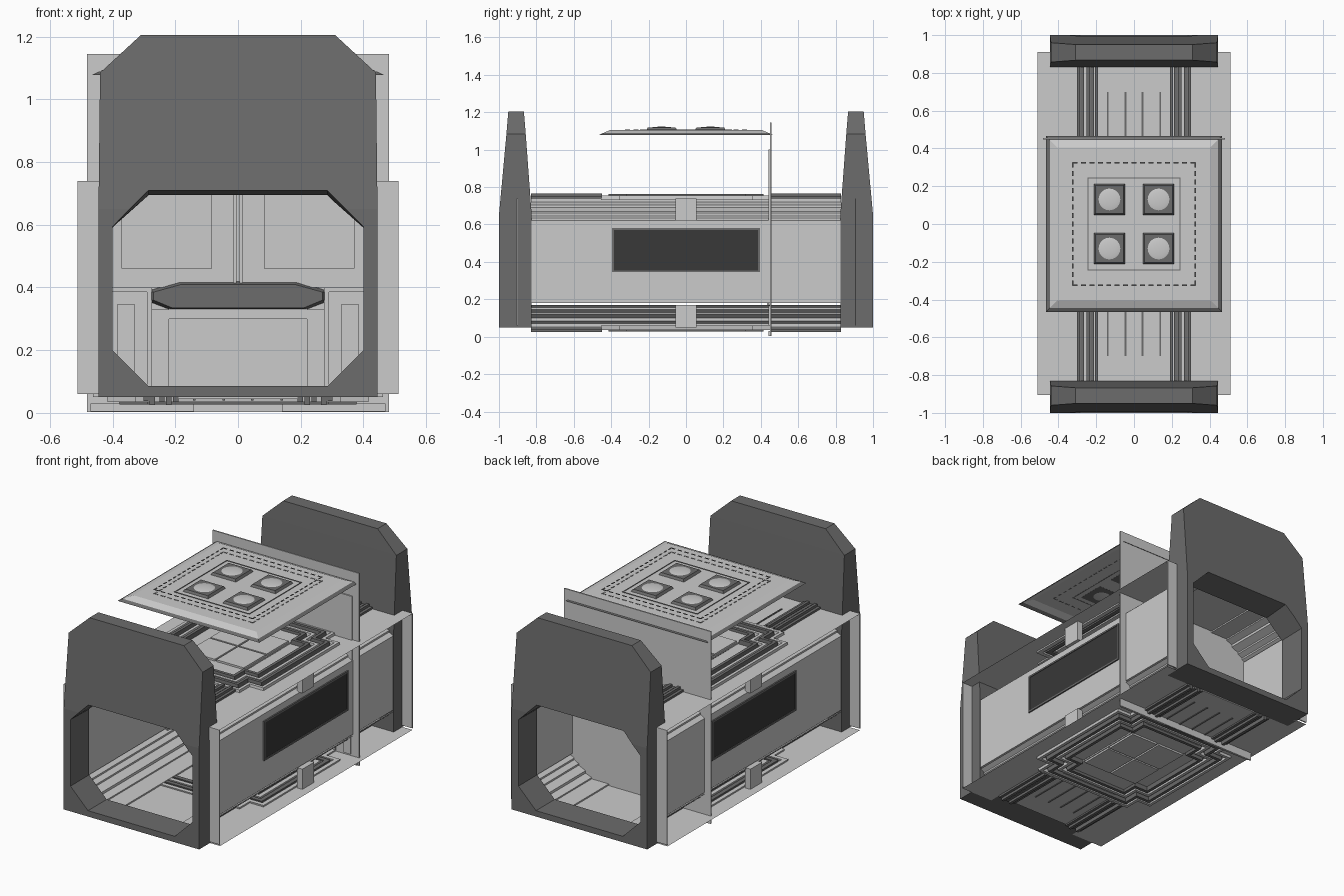
import bpy, bmesh, math

if "Cube" in bpy.data.objects:
    bpy.data.objects.remove(bpy.data.objects["Cube"])

MID = 0.395  # height about which floor and ceiling mirror


def material(name, g):
    m = bpy.data.materials.new(name)
    m.diffuse_color = (g, g, g, 1)
    m.use_nodes = True
    m.node_tree.nodes["Principled BSDF"].inputs["Base Color"].default_value = m.diffuse_color
    return m


DARK = material("dark_grey", 0.15)
BLACK = material("dark_glass", 0.04)


def make(name, verts, faces, mat=None):
    me = bpy.data.meshes.new(name)
    me.from_pydata(verts, [], faces)
    ob = bpy.data.objects.new(name, me)
    bpy.context.collection.objects.link(ob)
    if mat:
        me.materials.append(mat)
    return ob


def fix_normals(ob):
    bm = bmesh.new()
    bm.from_mesh(ob.data)
    bmesh.ops.recalc_face_normals(bm, faces=bm.faces)
    bm.to_mesh(ob.data)
    bm.free()
    return ob


def boxes(name, items, mat=None):
    # several axis-aligned boxes (x0,x1,y0,y1,z0,z1) in one object
    v, f = [], []
    for x0, x1, y0, y1, z0, z1 in items:
        n = len(v)
        v += [(x, y, z) for x in (x0, x1) for y in (y0, y1) for z in (z0, z1)]
        f += [[n + i for i in q] for q in ((0, 1, 3, 2), (4, 6, 7, 5), (0, 4, 5, 1),
                                          (2, 3, 7, 6), (0, 2, 6, 4), (1, 5, 7, 3))]
    return fix_normals(make(name, v, f, mat))


def flip_x(items):
    return items + [(-b, -a, *r) for a, b, *r in items]


def flip_z(items):
    return items + [(*r, 2 * MID - b, 2 * MID - a) for *r, a, b in items]


def loft(name, loops, close=False, mat=None):
    n, m = len(loops[0]), len(loops)
    v = [p for l in loops for p in l]
    f = [[k * n + i, k * n + (i + 1) % n, (k + 1) % m * n + (i + 1) % n, (k + 1) % m * n + i]
         for k in range(m if close else m - 1) for i in range(n)]
    if not close:
        f += [list(range(n))[::-1], list(range((m - 1) * n, m * n))]
    return fix_normals(make(name, v, f, mat))


def sweep(name, pts, y0, y1):
    # open x-z profile drawn along y, repeated in all four corners
    v, f = [], []
    for sx in (1, -1):
        for top in (0, 1):
            n = len(v)
            for x, z in pts:
                z = z if top else 2 * MID - z
                v += [(sx * x, y0, z), (sx * x, y1, z)]
            f += [[n + 2 * i, n + 2 * i + 1, n + 2 * i + 3, n + 2 * i + 2] for i in range(len(pts) - 1)]
    return make(name, v, f)


def octagon(hx, cx, z0, c0, c1, z1, y):
    return [(-cx, y, z0), (cx, y, z0), (hx, y, c0), (hx, y, c1),
            (cx, y, z1), (-cx, y, z1), (-hx, y, c1), (-hx, y, c0)]


# End frames: tapered slab with a chamfered octagonal opening
def end_frame(name, s):
    levels = ((0.05, 0.445, 1.0, 0.825), (0.65, 0.445, 1.0, 0.825),
              (1.085, 0.44, 0.96, 0.857), (1.205, 0.31, 0.95, 0.867))
    ob = loft(name, [[(-x, s * a, z), (x, s * a, z), (x, s * b, z), (-x, s * b, z)]
                     for z, x, a, b in levels], mat=DARK)
    cut = loft("opening_cutter", [octagon(0.4, 0.285, 0.085, 0.2, 0.595, 0.712, s * 1.02),
                                  octagon(0.4, 0.285, 0.085, 0.2, 0.59, 0.692, s * 0.80)], mat=DARK)
    cut.hide_render = True
    mod = ob.modifiers.new("opening", "BOOLEAN")
    mod.operation, mod.object, mod.solver = "DIFFERENCE", cut, "EXACT"
    dg = bpy.context.evaluated_depsgraph_get()
    ob.data = bpy.data.meshes.new_from_object(ob.evaluated_get(dg))
    ob.modifiers.clear()
    bpy.data.objects.remove(cut)


end_frame("front_end_frame", -1)
end_frame("back_end_frame", 1)

# Side walls, window surrounds and windows
boxes("side_walls", flip_x([(0.425, 0.442, -0.83, 0.83, 0.18, 0.62)]))
boxes("window_surrounds", flip_x([(0.44, 0.45, -0.395, 0.395, 0.345, 0.355), (0.44, 0.45, -0.395, 0.395, 0.57, 0.58),
                                  (0.44, 0.45, -0.395, -0.385, 0.355, 0.57), (0.44, 0.45, 0.385, 0.395, 0.355, 0.57)]), DARK)
boxes("windows", flip_x([(0.438, 0.446, -0.385, 0.385, 0.355, 0.57)]), BLACK)

# Stepped linings joining walls to floor and ceiling
sweep("corner_linings", [(0.442, 0.62), (0.415, 0.635), (0.415, 0.645), (0.385, 0.66), (0.385, 0.67),
                         (0.34, 0.69), (0.34, 0.705), (0.3, 0.72), (0.3, 0.745)], -0.83, 0.83)

# Outer flanges around each wall bay, with middle brackets
boxes("wall_flanges", flip_x([(0.44, 0.512, -0.905, -0.898, 0.06, 0.74), (0.44, 0.512, 0.903, 0.91, 0.06, 0.74)]))
sweep("side_decks", [(0.3, 0.74), (0.512, 0.74)], -0.9, 0.905)
boxes("wall_brackets", flip_x(flip_z([(0.425, 0.462, -0.055, 0.055, 0.62, 0.74)])))

# Floor and ceiling: centre panels, ribs and long rails
boxes("floor_and_ceiling_panels", flip_z([(-0.19, 0.19, -0.83, 0.83, 0.738, 0.746)]))
boxes("panel_ribs", flip_z([(x - 0.004, x + 0.004, s * 0.575 - 0.125, s * 0.575 + 0.125, 0.745, 0.75)
                            for x in (-0.14, -0.045, 0.045, 0.14) for s in (-1, 1)]), DARK)
boxes("rail_beds", flip_x(flip_z([(0.188, 0.302, -0.83, 0.83, 0.728, 0.736)])))
boxes("long_rails", flip_x(flip_z([(x, x + 0.017, min(s * 0.45, s * 0.83), max(s * 0.45, s * 0.83), 0.73, z)
                                   for s in (-1, 1) for x, z in
                                   ((0.19, 0.755), (0.212, 0.765), (0.234, 0.755), (0.265, 0.765), (0.285, 0.752))])), DARK)


# Nested cross-shaped mouldings at the centre of floor and ceiling
def cross(ax, ay, nx, ny, z):
    q = [(ax, ny), (nx, ny), (nx, ay)]
    pts = q + [(-x, y) for x, y in q[::-1]]
    pts += [(-x, -y) for x, y in pts]
    return [(x, y, z) for x, y in pts]


for tag, sgn in (("ceiling", 1), ("floor", -1)):
    for k, h in enumerate((0.36, 0.368, 0.36, 0.366)):
        d = 0.038 * k
        a = (0.42 - d, 0.455 - d, 0.33 - d, 0.36 - d)
        b = [t - 0.026 for t in a]
        z0, z1 = MID + sgn * 0.335, MID + sgn * h
        loft(f"{tag}_cross_moulding_{k + 1}",
             [cross(*a, z0), cross(*[t - 0.004 for t in a], z1),
              cross(*[t + 0.004 for t in b], z1), cross(*b, z0)], close=True, mat=DARK if k % 2 else None)
boxes("centre_tiles", flip_z([(min(sx * 0.005, sx * 0.185), max(sx * 0.005, sx * 0.185),
                               min(sy * 0.005, sy * 0.21), max(sy * 0.005, sy * 0.21), 0.745, 0.757)
                              for sx in (-1, 1) for sy in (-1, 1)]))

# Bulkhead across the corridor, with framing on its front face
boxes("bulkhead", [(-0.482, 0.482, 0.448, 0.456, 0.003, 1.145)])
YF = 0.434
boxes("bulkhead_framing", flip_x([
    (0.004, 0.014, YF, 0.45, 0.41, 0.72), (0.014, 0.085, 0.44, 0.45, 0.41, 1.0),
    (0.085, 0.37, 0.44, 0.45, 0.40, 0.46), (0.37, 0.44, 0.44, 0.45, 0.40, 1.0),
    (0.085, 0.37, 0.44, 0.45, 0.70, 1.0), (0.275, 0.29, YF, 0.45, 0.06, 0.40),
    (0.22, 0.275, 0.44, 0.45, 0.06, 0.33), (0.29, 0.33, 0.44, 0.45, 0.06, 0.385),
    (0.385, 0.43, 0.44, 0.45, 0.06, 0.385), (0.33, 0.385, 0.44, 0.45, 0.345, 0.385),
    (0.29, 0.42, YF, 0.45, 0.385, 0.40), (0.0, 0.22, 0.44, 0.45, 0.30, 0.335),
    (0.14, 0.47, 0.44, 0.45, 0.005, 0.03)]))
loft("bulkhead_ledge", [[(-a, y, zt), (-b, y, zm), (-b, y, zl), (-c, y, zb), (c, y, zb), (b, y, zl), (b, y, zm), (a, y, zt)]
                        for y, a, b, c, zt, zm, zl, zb in
                        ((0.45, 0.19, 0.285, 0.22, 0.42, 0.39, 0.355, 0.33),
                         (0.425, 0.18, 0.27, 0.21, 0.41, 0.385, 0.36, 0.335))], mat=DARK)


# Raised roof panel: shallow tray with a dark sloping skirt
def square(h, z, cx=0, cy=0):
    return [(cx - h, cy - h, z), (cx + h, cy - h, z), (cx + h, cy + h, z), (cx - h, cy + h, z)]


make("roof_skirt", square(0.465, 1.078) + square(0.445, 1.088),
     [(i, (i + 1) % 4, 4 + (i + 1) % 4, 4 + i) for i in range(4)], DARK)
make("roof_panel", square(0.445, 1.088) + square(0.405, 1.105),
     [(i, (i + 1) % 4, 4 + (i + 1) % 4, 4 + i) for i in range(4)] + [(4, 5, 6, 7)])
loft("roof_inner_border", [square(0.247, 1.104), square(0.247, 1.108), square(0.242, 1.108), square(0.242, 1.104)],
     close=True, mat=DARK)

# Dashed lines of small tiles: one ring on the panel, one floating just above
dashes = []
for i in range(-7, 8):
    t = i * 0.0445
    for s in (-0.323, 0.323):
        for z in (1.1045, 1.128):
            dashes += [(t - 0.013, t + 0.013, s - 0.004, s + 0.004, z, z + 0.002),
                       (s - 0.004, s + 0.004, t - 0.013, t + 0.013, z, z + 0.002)]
boxes("roof_dashes", dashes, DARK)

# Four square lamp sockets with shallow round lamps
for i, (sx, sy) in enumerate(((-1, -1), (1, -1), (-1, 1), (1, 1))):
    x, y = sx * 0.13, sy * 0.13
    loft(f"lamp_socket_{i + 1}", [square(0.083, 1.104, x, y), square(0.074, 1.118, x, y)], mat=DARK)
    bpy.ops.mesh.primitive_uv_sphere_add(segments=24, ring_count=12, radius=0.069, location=(x, y, 1.112))
    lamp = bpy.context.object
    lamp.name = f"lamp_{i + 1}"
    lamp.scale.z = 0.16
    bpy.ops.object.shade_smooth_by_angle(angle=math.radians(40))
